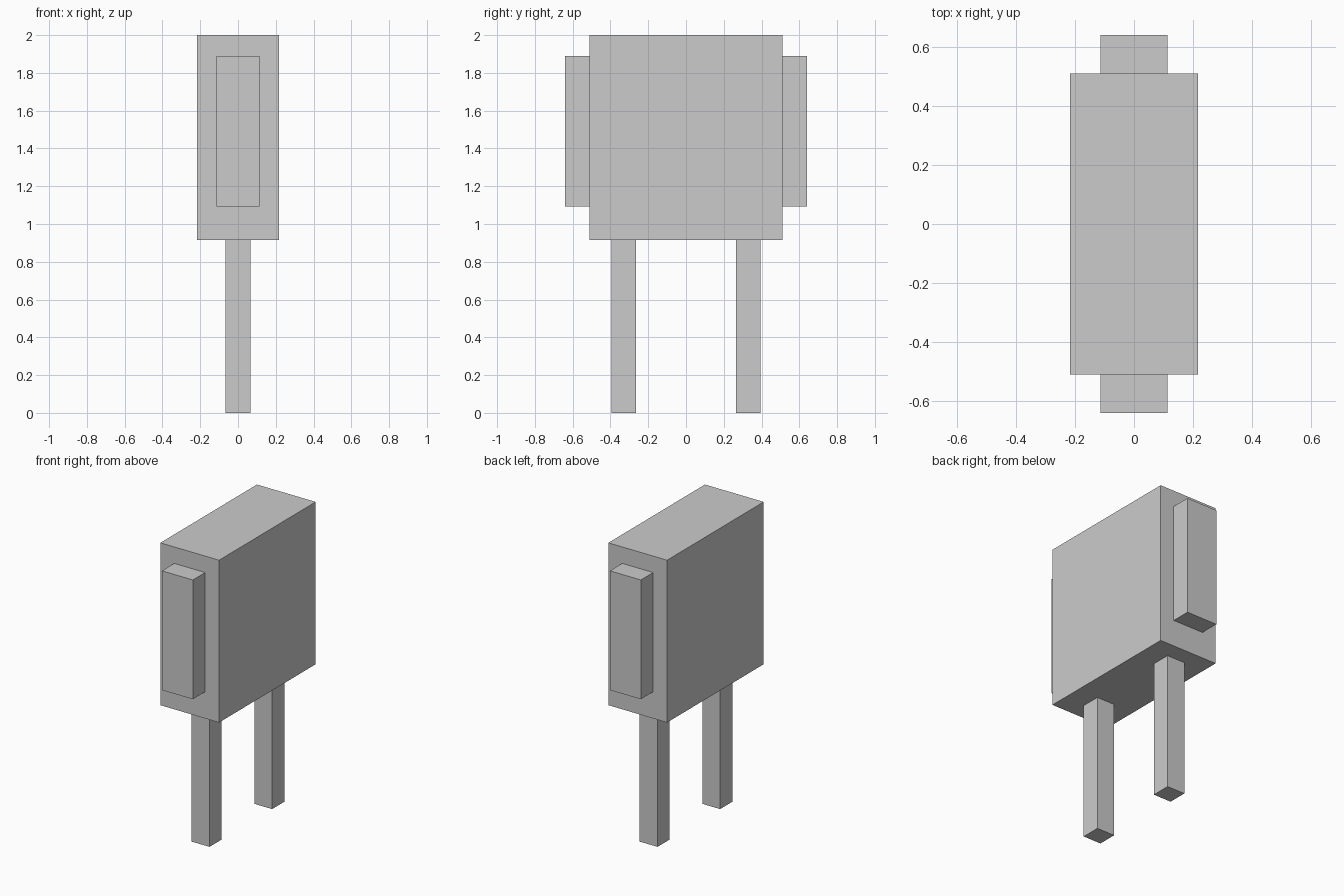
import bpy

if "Cube" in bpy.data.objects:
    bpy.data.objects.remove(bpy.data.objects["Cube"])


def box(name, x, y, z):
    """Axis-aligned box from (min, max) ranges."""
    ranges = (x, y, z)
    bpy.ops.mesh.primitive_cube_add(size=1, location=[(a + b) / 2 for a, b in ranges])
    obj = bpy.context.object
    obj.name = name
    obj.scale = [b - a for a, b in ranges]
    bpy.ops.object.transform_apply(location=False, rotation=False, scale=True)
    return obj


# Main body
box("body", (-0.217, 0.217), (-0.51, 0.51), (0.915, 2.0))

# Mirrored end panels and legs
for label, s in (("front", -1), ("back", 1)):
    box(label + "_panel", (-0.114, 0.114), sorted((s * 0.51, s * 0.64)), (1.093, 1.89))
    box(label + "_leg", (-0.066, 0.066), sorted((s * 0.266, s * 0.395)), (0.0, 0.915))
